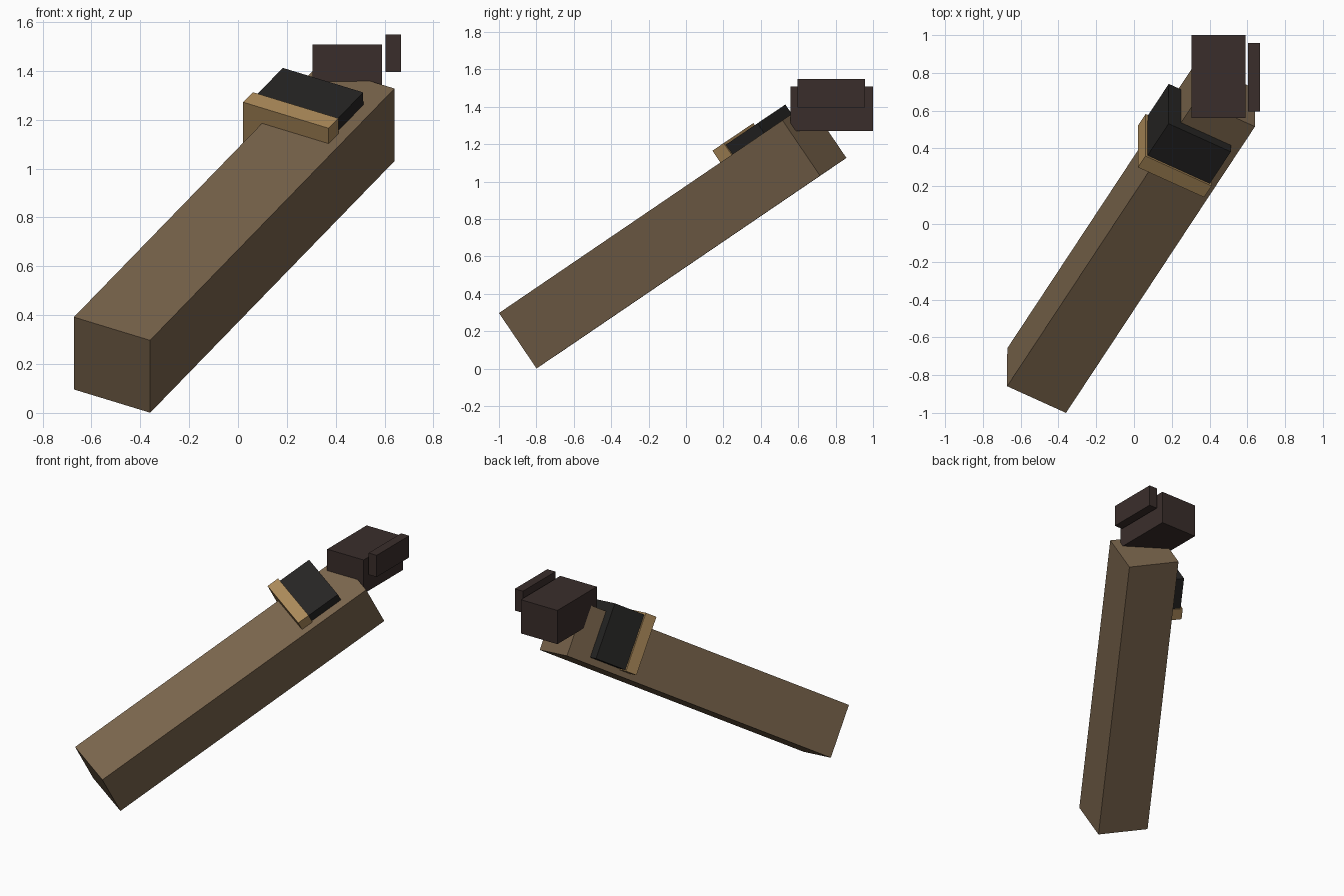
import bpy
from mathutils import Vector, Matrix

if "Cube" in bpy.data.objects:
    bpy.data.objects.remove(bpy.data.objects["Cube"])

# Arm frame: width, length and top normal, starting at the lower front top-right edge
origin = Vector((-0.36, -1.0, 0.297))
length_dir = Vector((1.0, 1.515, 1.03)).normalized()
up = Vector((0, -0.5586, 0.8295))
up = (up - length_dir * up.dot(length_dir)).normalized()
side = length_dir.cross(up).normalized()
arm_frame = Matrix.Translation(origin) @ Matrix((side, length_dir, up)).transposed().to_4x4()


def material(name, rgb):
    m = bpy.data.materials.new(name)
    m.diffuse_color = (*rgb, 1)
    m.use_nodes = True
    m.node_tree.nodes["Principled BSDF"].inputs["Base Color"].default_value = m.diffuse_color
    return m


def box(name, lo, hi, mat, frame=Matrix.Identity(4)):
    """Box between two corners given in the chosen frame."""
    lo, hi = Vector(lo), Vector(hi)
    bpy.ops.mesh.primitive_cube_add(size=1)
    ob = bpy.context.object
    ob.name = name
    ob.data.transform(Matrix.Translation((lo + hi) / 2) @ Matrix.Diagonal((*(hi - lo), 1)))
    ob.matrix_world = frame
    ob.data.materials.append(mat)
    return ob


brown = material("brown_sleeve", (0.195, 0.13, 0.073))
tan = material("tan_trim", (0.41, 0.254, 0.102))
black = material("black_band", (0.019, 0.018, 0.017))
dark = material("dark_glove", (0.042, 0.027, 0.024))

# Sleeve, with the offset band and trim sitting over its top and left sides
box("sleeve", (-0.355, 0, -0.358), (0, 2.088, 0), brown, arm_frame)
box("band_trim", (-0.443, 1.607, -0.32), (-0.044, 1.69, 0.076), tan, arm_frame)
box("wrist_band", (-0.43, 1.69, -0.313), (-0.055, 1.922, 0.062), black, arm_frame)

# Upright hand and thumb
box("hand", (0.305, 0.56, 1.27), (0.59, 1.0, 1.508), dark)
box("thumb", (0.604, 0.595, 1.395), (0.667, 0.958, 1.548), dark)
